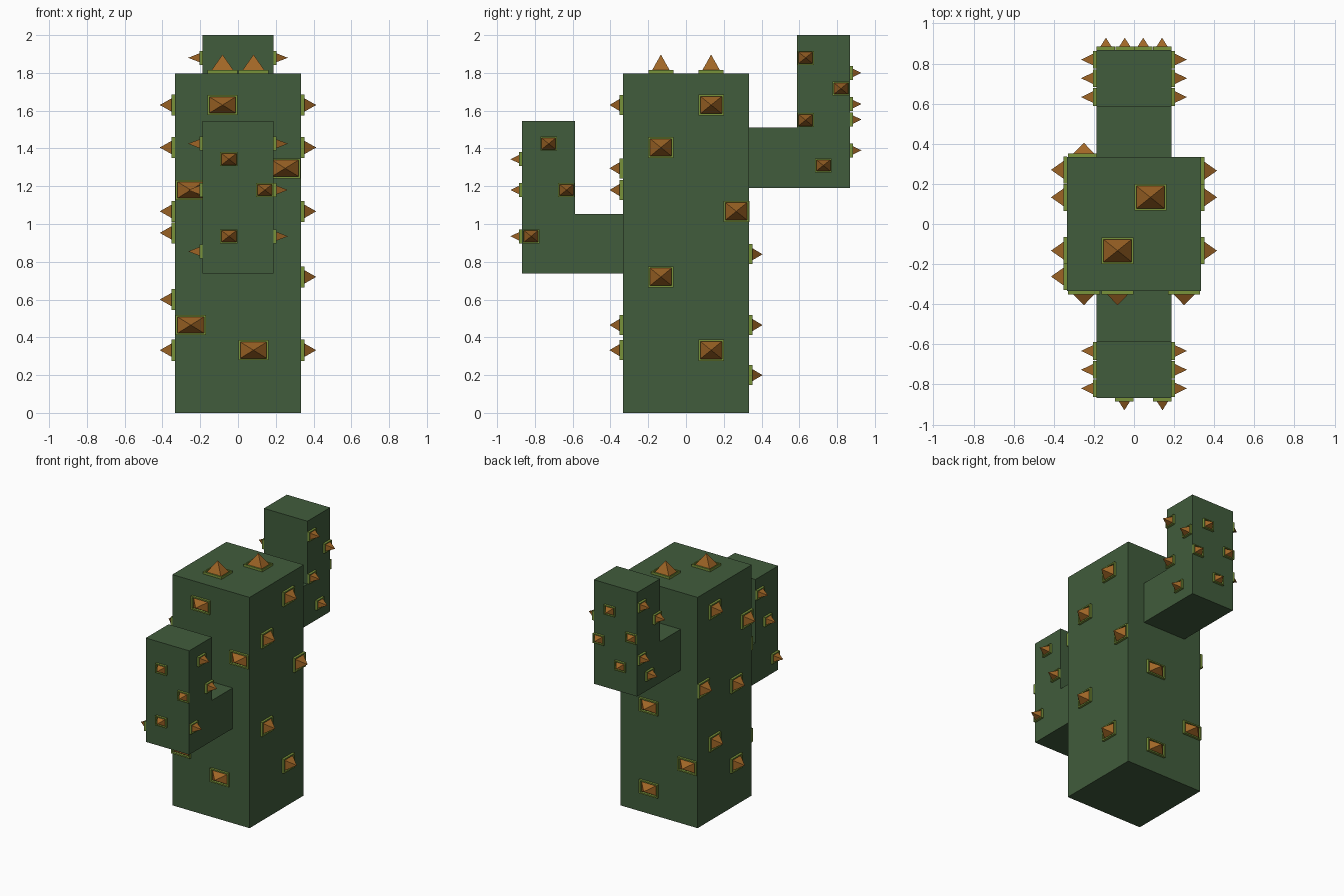
import bpy, bmesh
from mathutils import Vector

if "Cube" in bpy.data.objects:
    bpy.data.objects.remove(bpy.data.objects["Cube"])


def material(name, rgb):
    lin = [(c / 255 / 12.92) if c < 10 else ((c / 255 + 0.055) / 1.055) ** 2.4 for c in rgb]
    m = bpy.data.materials.new(name)
    m.diffuse_color = (*lin, 1)
    m.use_nodes = True
    m.node_tree.nodes["Principled BSDF"].inputs["Base Color"].default_value = m.diffuse_color
    return m


GREEN = material("cactus green", (65, 92, 60))
LIME = material("light green", (120, 146, 58))
BROWN = material("thorn brown", (160, 102, 38))


def finish(name, bm, mats):
    bmesh.ops.recalc_face_normals(bm, faces=bm.faces)
    me = bpy.data.meshes.new(name)
    bm.to_mesh(me)
    bm.free()
    for m in mats:
        me.materials.append(m)
    ob = bpy.data.objects.new(name, me)
    bpy.context.collection.objects.link(ob)


def extrude_x(name, profile, half):
    """Solid from a (y, z) outline, extruded symmetrically along x."""
    bm = bmesh.new()
    face = bm.faces.new([bm.verts.new((-half, y, z)) for y, z in profile])
    geo = bmesh.ops.extrude_face_region(bm, geom=[face])["geom"]
    bmesh.ops.translate(bm, vec=(2 * half, 0, 0),
                        verts=[v for v in geo if isinstance(v, bmesh.types.BMVert)])
    finish(name, bm, [GREEN])


B, TOP, ARM = 0.333, 1.797, 0.187     # body half width, body top, arm half width
IN, OUT = 0.587, 0.867                # arm column, near and far side

# Trunk and two L-shaped arms
extrude_x("trunk", [(-B, 0), (B, 0), (B, TOP), (-B, TOP)], B)
for name, s, z0, z1, z2 in (("front_arm", -1, 0.737, 1.053, 1.546),
                            ("back_arm", 1, 1.19, 1.51, 2.0)):
    extrude_x(name, [(s * B, z0), (s * OUT, z0), (s * OUT, z2),
                     (s * IN, z2), (s * IN, z1), (s * B, z1)], ARM)

# Thorn sizes by facing axis: half width u, half width v, height
BIG = {0: (0.067, 0.056, 0.081), 1: (0.08, 0.053, 0.072), 2: (0.08, 0.066, 0.1)}
SMALL = {0: (0.044, 0.037, 0.077), 1: (0.046, 0.037, 0.062)}
RIM = 0.018


def thorns(name, axis, sign, level, sizes, border, spots):
    """Raised rims, each holding a pyramid, on one flat side."""
    hu, hv, height = sizes[axis]
    ua, va = [a for a in range(3) if a != axis]
    bm = bmesh.new()
    for u, v in spots:
        def vert(du, dv, h):
            p = Vector((0, 0, 0))
            p[ua], p[va], p[axis] = u + du, v + dv, sign * (level + h)
            return bm.verts.new(p)

        def ring(inset, h):
            return [vert(a * (hu - inset), b * (hv - inset), h)
                    for a, b in ((-1, -1), (1, -1), (1, 1), (-1, 1))]
        rings = [ring(0, 0), ring(0, RIM), ring(border, RIM), ring(border, 0)]
        tip = vert(0, 0, height)
        for i in range(4):
            j = (i + 1) % 4
            for a, b in zip(rings, rings[1:]):
                bm.faces.new((a[i], a[j], b[j], b[i]))
            bm.faces.new((rings[3][i], rings[3][j], tip)).material_index = 1
        bm.faces.new(rings[0][::-1])
    finish(name, bm, [LIME, BROWN])


# Trunk thorns
thorns("trunk_top_thorns", 2, 1, TOP, BIG, 0.01, [(-0.082, -0.133), (0.082, 0.133)])
thorns("trunk_front_thorns", 1, -1, B, BIG, 0.01,
       [(-0.082, 1.63), (0.25, 1.295), (-0.25, 1.18), (-0.25, 0.465), (0.082, 0.332)])
thorns("trunk_back_thorns", 1, 1, B, BIG, 0.01,
       [(0.082, 0.84), (-0.25, 0.465), (0.082, 0.2)])
thorns("trunk_right_thorns", 0, 1, B, BIG, 0.01,
       [(0.133, 1.63), (-0.133, 1.405), (0.266, 1.067), (-0.133, 0.72), (0.133, 0.332)])
thorns("trunk_left_thorns", 0, -1, B, BIG, 0.01,
       [(0.133, 1.63), (-0.262, 1.405), (0.27, 1.067), (-0.133, 0.953),
        (0.133, 0.6), (-0.133, 0.332)])

# Front arm thorns
thorns("front_arm_front_thorns", 1, -1, OUT, SMALL, 0.007,
       [(-0.048, 1.343), (0.142, 1.18), (-0.048, 0.935)])
thorns("front_arm_right_thorns", 0, 1, ARM, SMALL, 0.007,
       [(-0.727, 1.425), (-0.633, 1.18), (-0.82, 0.935)])
thorns("front_arm_left_thorns", 0, -1, ARM, SMALL, 0.007,
       [(-0.633, 1.425), (-0.727, 1.18), (-0.82, 0.855)])

# Back arm thorns
thorns("back_arm_back_thorns", 1, 1, OUT, SMALL, 0.007,
       [(0.046, 1.8), (-0.14, 1.635), (0.14, 1.553), (-0.046, 1.39)])
thorns("back_arm_right_thorns", 0, 1, ARM, SMALL, 0.007,
       [(0.633, 1.88), (0.82, 1.717), (0.633, 1.55), (0.727, 1.31)])
thorns("back_arm_left_thorns", 0, -1, ARM, SMALL, 0.007,
       [(0.82, 1.88), (0.633, 1.717), (0.82, 1.47), (0.727, 1.31)])
